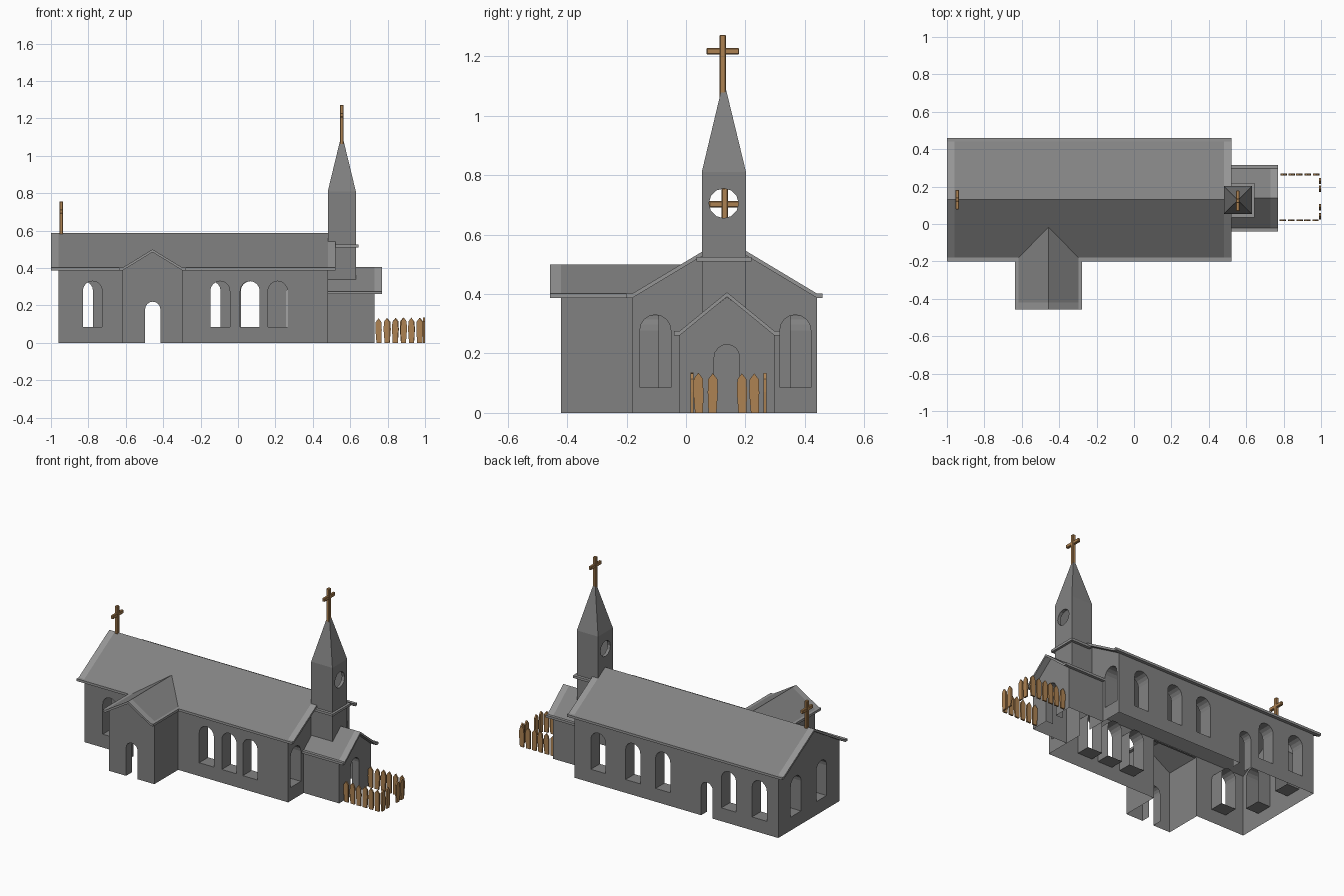
import bpy, bmesh, math, random
from mathutils import Vector, Matrix

if "Cube" in bpy.data.objects:
    bpy.data.objects.remove(bpy.data.objects["Cube"])

random.seed(4)


def material(name, *rgb):
    m = bpy.data.materials.new(name)
    m.diffuse_color = (*rgb, 1)
    m.use_nodes = True
    m.node_tree.nodes["Principled BSDF"].inputs["Base Color"].default_value = m.diffuse_color
    return m


WOOD = material("wood", 0.42, 0.225, 0.085)
STONE = material("dark_stone", 0.222, 0.222, 0.222)
TRIM = material("roof_edge", 0.30, 0.30, 0.30)


def finish(bm, name, *mats):
    me = bpy.data.meshes.new(name)
    for m in mats or (STONE,):
        me.materials.append(m)
    bm.to_mesh(me)
    bm.free()
    ob = bpy.data.objects.new(name, me)
    bpy.context.collection.objects.link(ob)
    return ob


def arch(u0, u1, z0, z1, n=8):
    """Round-headed opening, starting bottom left and going over the top."""
    c, r = (u0 + u1) / 2, (u1 - u0) / 2
    top = [(c - r * math.cos(math.pi * i / n), z1 - r + r * math.sin(math.pi * i / n)) for i in range(n + 1)]
    return [(u0, z0)] + top + [(u1, z0)]


def window(c):
    return arch(c - 0.052, c + 0.052, 0.085, 0.33)


def wall(bm, axis, pos, out, outline, holes=(), doors=(), depth=0.09):
    """Flat wall with windows and doors whose reveals run inward.
    outline starts bottom left, bottom right; doors are (points, depth)."""
    def p(u, v, d=0.0):
        w = pos - out * d
        return (w, u, v) if axis == 'x' else (u, w, v)
    loop = [outline[0]]
    for d, _ in doors:
        loop += d
    loop += outline[1:]
    edges = []
    for pts in [loop, *holes]:
        vs = [bm.verts.new(p(*q)) for q in pts]
        edges += [bm.edges.new((vs[i], vs[(i + 1) % len(vs)])) for i in range(len(vs))]
    n = Vector((out, 0, 0)) if axis == 'x' else Vector((0, out, 0))
    res = bmesh.ops.triangle_fill(bm, edges=edges, use_beauty=True, normal=n)
    for f in [g for g in res['geom'] if isinstance(g, bmesh.types.BMFace)]:
        f.normal_update()
        if f.normal.dot(n) < 0:
            f.normal_flip()
    # reveals
    for pts, dep, closed in [(h, depth, 1) for h in holes] + [(d, dd, 0) for d, dd in doors if dd]:
        cen = Vector(p(sum(q[0] for q in pts) / len(pts), sum(q[1] for q in pts) / len(pts)))
        for i in range(len(pts) if closed else len(pts) - 1):
            a, b = pts[i], pts[(i + 1) % len(pts)]
            f = bm.faces.new([bm.verts.new(q) for q in (p(*a), p(*b), p(*b, dep), p(*a, dep))])
            f.normal_update()
            if f.normal.dot(cen - f.calc_center_median()) < 0:
                f.normal_flip()


def roof(name, axis, c, half, lip, eave, ridge, stations, bands, t=0.015, clip=None):
    """Gabled slab with a flat lip at the eaves. stations run along the axis;
    bands lists the stretches that overhang and take the lighter edge colour."""
    top = [(-half - lip, eave), (-half, eave), (0, ridge), (half, eave), (half + lip, eave)]
    prof = top + [(u, z - t) for u, z in reversed(top)]
    bm = bmesh.new()

    def p(s, u, z):
        return bm.verts.new((s, c + u, z) if axis == 'x' else (c + u, s, z))
    last = len(stations) - 1
    rings = [[p(clip(z) if clip and k == last else s, u, z) for u, z in prof] for k, s in enumerate(stations)]
    for k in range(last):
        for i in range(10):
            j = (i + 1) % 10
            f = bm.faces.new((rings[k][i], rings[k][j], rings[k + 1][j], rings[k + 1][i]))
            f.material_index = int(k in bands or i not in (1, 2, 6, 7))
    for R in (rings[0], rings[-1]):
        for i in range(4):
            bm.faces.new((R[i], R[i + 1], R[8 - i], R[9 - i])).material_index = 1
    bmesh.ops.recalc_face_normals(bm, faces=bm.faces)
    return finish(bm, name, STONE, TRIM)


def box(bm, x0, x1, y0, y1, z0, z1):
    m = Matrix.Translation(((x0 + x1) / 2, (y0 + y1) / 2, (z0 + z1) / 2)) @ Matrix.Diagonal((x1 - x0, y1 - y0, z1 - z0, 1))
    bmesh.ops.create_cube(bm, size=1, matrix=m)


def gable(u0, u1, e, r):
    return [(u0, 0), (u1, 0), (u1, e), ((u0 + u1) / 2, r), (u0, e)]


def rect(u0, u1, z0, z1):
    return [(u0, z0), (u1, z0), (u1, z1), (u0, z1)]


CY = 0.13                       # ridge line of the nave
X0, X1, Y0, Y1 = -0.96, 0.48, -0.18, 0.44
PX0, PX1, PY = -0.617, -0.297, -0.42
VX, VY0, VY1 = 0.73, -0.022, 0.298
DOOR = arch(-0.497, -0.415, 0, 0.22)
FRONT_DOOR = arch(0.095, 0.18, 0, 0.23)
PORCH_GAP = [(PX0 + 0.003, 0), (PX0 + 0.003, 0.38), (PX1 - 0.003, 0.38), (PX1 - 0.003, 0)]

# nave walls
bm = bmesh.new()
wall(bm, 'y', Y0, -1, rect(X0, X1, 0, 0.39), [window(c) for c in (-0.778, -0.096, 0.064, 0.212)],
     [(PORCH_GAP, 0)])
wall(bm, 'y', Y1, 1, rect(X0, X1, 0, 0.39), [window(c) for c in (-0.827, -0.61, -0.145, 0.067, 0.312)],
     [(DOOR, 0.06)])
wall(bm, 'x', X0, -1, gable(Y0, Y1, 0.39, 0.58), [window(CY - 0.126), window(CY + 0.132)])
wall(bm, 'x', X1, 1, gable(Y0, Y1, 0.39, 0.58), [window(CY - 0.233), window(CY + 0.238)],
     [(FRONT_DOOR, 0)])
finish(bm, "nave_walls")
roof("nave_roof", 'x', CY, 0.31, 0.02, 0.402, 0.588, (-1.0, X0, X1, 0.52), (0, 2))

# side porch
bm = bmesh.new()
wall(bm, 'y', PY, -1, gable(PX0, PX1, 0.39, 0.49), doors=[(DOOR, 0.06)])
wall(bm, 'x', PX0, -1, rect(PY, Y0, 0, 0.39))
wall(bm, 'x', PX1, 1, rect(PY, Y0, 0, 0.39))
finish(bm, "porch_walls")
roof("porch_roof", 'y', -0.457, 0.16, 0.018, 0.402, 0.5, (-0.458, PY, 0), (0,),
     clip=lambda z: -0.18 + max(0, z - 0.4) / 0.58)

# entrance vestibule
bm = bmesh.new()
wall(bm, 'x', VX, 1, gable(VY0, VY1, 0.265, 0.39), doors=[(FRONT_DOOR, 0.05)])
wall(bm, 'y', VY0, -1, rect(X1, VX, 0, 0.265))
wall(bm, 'y', VY1, 1, rect(X1, VX, 0, 0.265))
finish(bm, "vestibule_walls")
roof("vestibule_roof", 'x', 0.138, 0.16, 0.018, 0.275, 0.406, (X1, VX, 0.77), (1,))

# bell tower with round openings
TX0, TX1, TY0, TY1 = 0.48, 0.63, 0.053, 0.202
TX, TY = 0.555, 0.127
ring = [(TY + 0.05 * math.cos(math.tau * i / 12), 0.705 + 0.05 * math.sin(math.tau * i / 12)) for i in range(12)]
bm = bmesh.new()
wall(bm, 'x', TX0, -1, rect(TY0, TY1, 0.53, 0.81), [ring], depth=0.02)
wall(bm, 'x', TX1, 1, rect(TY0, TY1, 0.34, 0.81), [ring], depth=0.02)
wall(bm, 'y', TY0, -1, rect(TX0, TX1, 0.34, 0.81))
wall(bm, 'y', TY1, 1, rect(TX0, TX1, 0.34, 0.81))
finish(bm, "tower_walls")

# pyramid spire
bm = bmesh.new()
base = [bm.verts.new((x, y, 0.81)) for x, y in ((TX0, TY0), (TX1, TY0), (TX1, TY1), (TX0, TY1))]
tip = bm.verts.new((TX, TY, 1.12))
for i in range(4):
    bm.faces.new((base[i], base[(i + 1) % 4], tip))
finish(bm, "spire")

# ledge around the tower
bm = bmesh.new()
box(bm, 0.5, 0.645, 0.035, TY0, 0.51, 0.525)
box(bm, 0.5, 0.645, TY1, 0.22, 0.51, 0.525)
box(bm, TX1, 0.645, TY0, TY1, 0.51, 0.525)
finish(bm, "tower_ledge", TRIM)


# roof crosses
def cross(name, x, y, z0, z1, zb, half):
    bm = bmesh.new()
    box(bm, x - 0.01, x + 0.01, y - 0.011, y + 0.011, z0, z1)
    box(bm, x - 0.009, x + 0.009, y - half, y + half, zb - 0.011, zb + 0.011)
    bmesh.ops.bevel(bm, geom=bm.edges[:], offset=0.003, segments=1, affect='EDGES')
    finish(bm, name, WOOD)


cross("spire_cross", TX, 0.124, 1.06, 1.272, 1.217, 0.055)
cross("gable_cross", -0.945, 0.13, 0.58, 0.757, 0.702, 0.053)

# picket fence
bm = bmesh.new()


def picket(x, y, turn, w=0.034, t=0.01):
    h = 0.133 + random.uniform(-0.003, 0.003)
    m = Matrix.Translation((x, y, 0)) @ Matrix.Rotation(turn, 4, 'Z')
    lean = random.uniform(-0.003, 0.003)
    k = w / 2
    prof = [(-k * 0.8, 0), (k * 0.8, 0), (k + lean, 0.07), (k * 0.9 + lean, h - 0.02),
            (lean, h), (-k * 0.9 + lean, h - 0.02), (-k + lean, 0.07)]
    f = bm.faces.new([bm.verts.new(m @ Vector((u, -t / 2, z))) for u, z in prof])
    ext = bmesh.ops.extrude_face_region(bm, geom=[f], use_keep_orig=True)
    vs = [g for g in ext['geom'] if isinstance(g, bmesh.types.BMVert)]
    bmesh.ops.translate(bm, verts=vs, vec=m.to_3x3() @ Vector((0, t, 0)))


for y in (0.02, 0.265):
    for i in range(6):
        picket(0.754 + i * 0.0435, y, 0)
for y in (0.044, 0.089, 0.19, 0.232):
    picket(0.995, y, math.pi / 2)
bmesh.ops.recalc_face_normals(bm, faces=bm.faces)
finish(bm, "picket_fence", WOOD)
